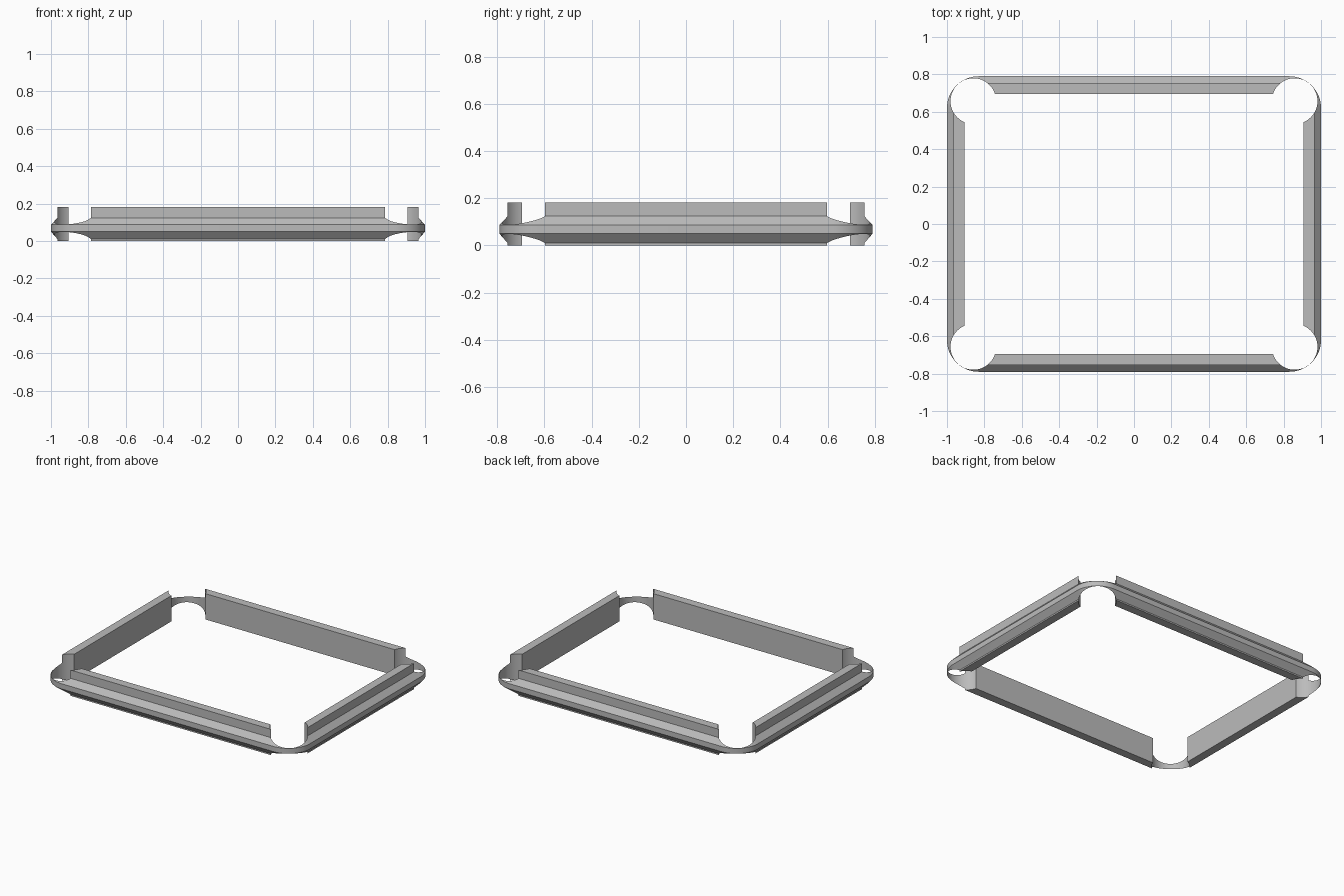
import bpy, bmesh, math
from mathutils import Matrix

cube = bpy.data.objects.get("Cube")
if cube:
    bpy.data.objects.remove(cube, do_unlink=True)

HALF_X, HALF_Y, CORNER = 1.0, 0.79, 0.17
HOLE_X, HOLE_Y, HOLE_R = 0.859, 0.649 + 0.008, 0.122
STEPS = 24

# Cross-section of the frame: (inset from outer edge, height)
PROFILE = [(0, 0.05), (0, 0.087), (0.035, 0.124), (0.035, 0.183),
           (0.095, 0.183), (0.095, 0), (0.035, 0), (0.035, 0.01)]

grey = bpy.data.materials.new("plain grey")
grey.use_nodes = True
colour = (0.5, 0.5, 0.5, 1)
grey.diffuse_color = colour
grey.node_tree.nodes["Principled BSDF"].inputs["Base Color"].default_value = colour


def make_object(name, bm):
    bmesh.ops.recalc_face_normals(bm, faces=bm.faces)
    mesh = bpy.data.meshes.new(name)
    bm.to_mesh(mesh)
    bm.free()
    mesh.materials.append(grey)
    obj = bpy.data.objects.new(name, mesh)
    bpy.context.collection.objects.link(obj)
    return obj


def rounded_rectangle(inset):
    """Points around a rounded rectangle shrunk by the inset."""
    radius = CORNER - inset
    points = []
    for quarter, (sx, sy) in enumerate([(1, 1), (-1, 1), (-1, -1), (1, -1)]):
        for i in range(STEPS + 1):
            a = (quarter + i / STEPS) * math.pi / 2
            points.append((sx * (HALF_X - CORNER) + radius * math.cos(a),
                           sy * (HALF_Y - CORNER) + radius * math.sin(a)))
    return points


# Frame: the cross-section swept around the rounded rectangle
bm = bmesh.new()
rings = [[bm.verts.new((x, y, z)) for x, y in rounded_rectangle(inset)]
         for inset, z in PROFILE]
for k, ring in enumerate(rings):
    following = rings[(k + 1) % len(rings)]
    for i in range(len(ring)):
        j = (i + 1) % len(ring)
        bm.faces.new((ring[i], ring[j], following[j], following[i]))
frame = make_object("frame", bm)

# Round corner holes
bm = bmesh.new()
for sx in (-1, 1):
    for sy in (-1, 1):
        bmesh.ops.create_cone(bm, cap_ends=True, segments=96, radius1=HOLE_R,
                              radius2=HOLE_R, depth=1,
                              matrix=Matrix.Translation((sx * HOLE_X, sy * HOLE_Y, 0.1)))
cutter = make_object("corner_hole_cutter", bm)
cutter.hide_render = True

cut = frame.modifiers.new("corner holes", "BOOLEAN")
cut.operation = "DIFFERENCE"
cut.solver = "EXACT"
cut.object = cutter

bpy.ops.object.select_all(action="DESELECT")
frame.select_set(True)
bpy.context.view_layer.objects.active = frame
bpy.ops.object.modifier_apply(modifier=cut.name)
bpy.data.objects.remove(cutter, do_unlink=True)
bpy.ops.object.shade_smooth_by_angle(angle=math.radians(30))
